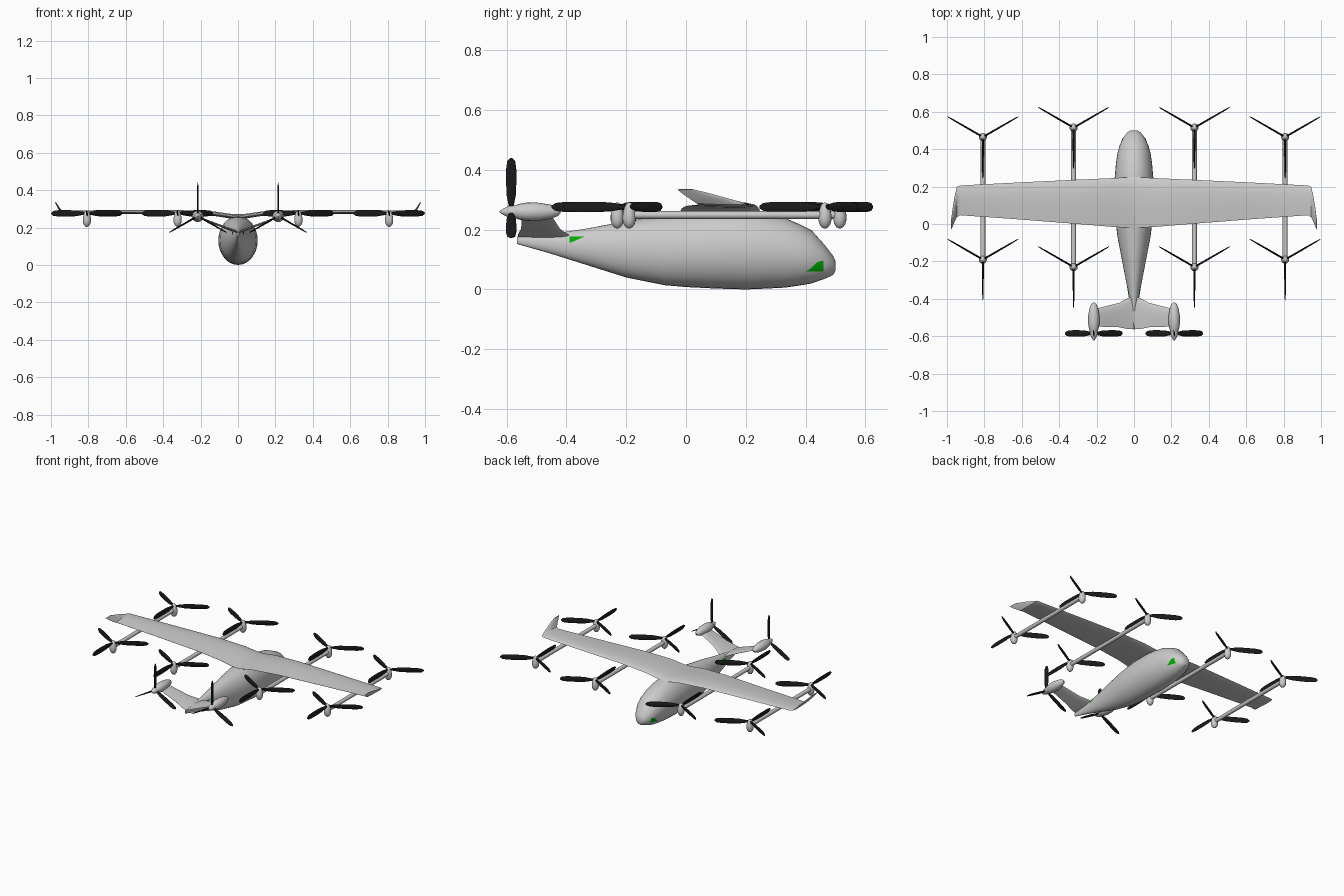
import bpy, bmesh, math
from mathutils import Vector, Matrix

if "Cube" in bpy.data.objects:
    bpy.data.objects.remove(bpy.data.objects["Cube"])

BLACK = bpy.data.materials.new("black")
BLACK.diffuse_color = (0.01, 0.01, 0.01, 1)
BLACK.use_nodes = True
BLACK.node_tree.nodes["Principled BSDF"].inputs["Base Color"].default_value = BLACK.diffuse_color
GREEN = bpy.data.materials.new("green")
GREEN.diffuse_color = (0.0, 0.4, 0.0, 1)
GREEN.use_nodes = True
GREEN.node_tree.nodes["Principled BSDF"].inputs["Base Color"].default_value = GREEN.diffuse_color


def finish(name, bm, mat=None, angle=35):
    bmesh.ops.recalc_face_normals(bm, faces=bm.faces)
    me = bpy.data.meshes.new(name)
    bm.to_mesh(me)
    bm.free()
    me.shade_smooth()
    me.set_sharp_from_angle(angle=math.radians(angle))
    if mat:
        me.materials.append(mat)
    ob = bpy.data.objects.new(name, me)
    bpy.context.collection.objects.link(ob)
    return ob


def loft(bm, rings):
    """Skin a list of equal-length point rings and cap both ends."""
    vs = [[bm.verts.new(p) for p in r] for r in rings]
    n = len(vs[0])
    for a, b in zip(vs, vs[1:]):
        for i in range(n):
            j = (i + 1) % n
            bm.faces.new((a[i], a[j], b[j], b[i]))
    bm.faces.new(vs[0])
    bm.faces.new(vs[-1])


def revolve(name, profile, origin, axis, n=16):
    """Round body: profile of (distance along axis, radius)."""
    rot = Vector((0, 0, 1)).rotation_difference(Vector(axis)).to_matrix()
    bm = bmesh.new()
    loft(bm, [[Vector(origin) + rot @ Vector((r * math.cos(k * math.tau / n),
               r * math.sin(k * math.tau / n), d)) for k in range(n)] for d, r in profile])
    return finish(name, bm)


def foil(x, le, te, z, thick, roll=0.0):
    """Aerofoil ring across y at span x; roll tips the thickness direction inboard."""
    shape = [(0, 0), (.04, .4), (.15, .8), (.35, 1), (.65, .7), (1, .04),
             (1, -.04), (.65, -.4), (.35, -.6), (.15, -.55), (.04, -.3)]
    up = Vector((-math.sin(roll), 0, math.cos(roll)))
    return [Vector((x, le + (te - le) * c, z)) + up * (t * thick) for c, t in shape]


def flip(ring):
    return [Vector((-p.x, p.y, p.z)) for p in ring]


# fuselage stations: y, half width, bottom z, top z
BODY = [(.50, .018, .062, .095), (.492, .033, .048, .113), (.465, .056, .036, .148),
        (.42, .077, .02, .198), (.38, .088, .013, .218), (.33, .096, .006, .24),
        (.25, .103, .002, .256), (.20, .105, 0, .262), (.10, .104, .003, .262),
        (0, .097, .008, .255), (-.07, .088, .014, .247), (-.20, .063, .04, .229),
        (-.33, .038, .081, .204), (-.45, .018, .119, .186), (-.565, .005, .152, .177)]


def body_at(y):
    for a, b in zip(BODY, BODY[1:]):
        if b[0] <= y <= a[0]:
            t = (a[0] - y) / (a[0] - b[0])
            return [p + (q - p) * t for p, q in zip(a, b)]


bm = bmesh.new()
N = 32
loft(bm, [[(w * math.cos(k * math.tau / N), y, (lo + hi) / 2 + (hi - lo) / 2 * math.sin(k * math.tau / N))
           for k in range(N)] for y, w, lo, hi in BODY])
finish("fuselage", bm)


# green windows and tail markings, laid just above the fuselage skin
def patch(name, s, rows):
    """rows of (z, y_start, y_end) draped on the fuselage side s."""
    bm = bmesh.new()
    grid = []
    for z, y0, y1 in rows:
        line = []
        for i in range(7):
            y = y0 + (y1 - y0) * i / 6
            _, w, lo, hi = body_at(y)
            f = (z - (lo + hi) / 2) / ((hi - lo) / 2)
            x = w * math.sqrt(max(0, 1 - f * f)) + .0015
            line.append(bm.verts.new((s * x, y, z)))
        grid.append(line)
    for a, b in zip(grid, grid[1:]):
        for i in range(6):
            bm.faces.new((a[i], a[i + 1], b[i + 1], b[i]))
    finish(name, bm, GREEN)


for s, side in ((1, "right"), (-1, "left")):
    patch("nose_window_" + side, s, [(.06, .40, .46), (.068, .415, .46), (.08, .427, .46),
                                     (.09, .438, .46), (.095, .45, .46)])
    patch("tail_marking_" + side, s, [(.157, -.39, -.385), (.166, -.39, -.365), (.177, -.39, -.34)])

# wing with upswept tips, lofted tip to tip
half = [foil(.03, .25, -.02, .256, .016), foil(.12, .245, -.015, .270, .015),
        foil(.30, .237, 0, .279, .014), foil(.62, .222, .025, .281, .012),
        foil(.93, .206, .047, .283, .009), foil(.948, .198, .036, .288, .008, .5),
        foil(.958, .15, .015, .302, .006, 1.0), foil(.968, .09, -.01, .319, .005, 1.15),
        foil(.977, .025, -.03, .335, .003, 1.2)]
bm = bmesh.new()
loft(bm, [flip(r) for r in reversed(half)] + half)
finish("wing", bm)

# fairing where the wing crosses the fuselage
revolve("wing_fairing", [(0, .004), (.02, .02), (.06, .03), (.15, .03), (.24, .022), (.32, .004)],
        (0, .255, .24), (0, -1, 0))


# three-bladed rotor: blades stand edge-on, chord running mostly along the axis
def rotor(name, centre, radius, to_world):
    bm = bmesh.new()
    secs = [(.0, .006, .005), (.12, .009, .005), (.3, .0155, .005), (.55, .0175, .004),
            (.8, .017, .003), (.94, .0135, .002), (1, .004, .001)]
    n = 8
    for k in range(3):
        turn = Matrix.Rotation(math.pi / 6 + k * math.tau / 3, 3, 'Z')
        rings = []
        for r, c, t in secs:
            pitch = Matrix.Rotation(math.radians(8), 3, 'X')
            rings.append([Vector(centre) + to_world @ turn @ pitch @ Vector(
                (r * radius, t * math.cos(i * math.tau / n), c * math.sin(i * math.tau / n)))
                for i in range(n)])
        loft(bm, rings)
    finish(name, bm, BLACK)


LIFT = Matrix.Identity(3)
PUSH = Matrix.Rotation(math.pi / 2, 3, 'X') @ Matrix.Rotation(math.pi / 3, 3, 'Z')

for s, side in ((1, "right"), (-1, "left")):
    # booms carrying a lift rotor at each end
    for place, x, front, rear in (("inner", .323, .515, -.23), ("outer", .808, .465, -.19)):
        tag = place + "_" + side
        revolve("boom_" + tag, [(0, .013), (front - rear - .01, .013)],
                (s * x, rear + .005, .249), (0, 1, 0), 12)
        for end, y in (("front", front), ("rear", rear)):
            revolve(f"motor_{end}_{tag}", [(0, .003), (.004, .011), (.014, .018), (.028, .022),
                    (.045, .022), (.06, .019), (.072, .016), (.083, .01), (.087, .002)],
                    (s * x, y, .204), (0, 0, 1))
            rotor(f"rotor_{end}_{tag}", (s * x, y, .276), .2195, LIFT)

    # V-tail panel
    rings = [foil(0, -.385, -.562, .175, .008, .38), foil(.03, -.395, -.562, .184, .008, .38),
             foil(.08, -.422, -.552, .203, .007, .38), foil(.215, -.455, -.548, .255, .006, .38)]
    bm = bmesh.new()
    loft(bm, rings if s > 0 else [flip(r) for r in rings])
    finish("tail_panel_" + side, bm)

    # pusher pod, spinner and propeller
    revolve("pusher_pod_" + side, [(0, .004), (.008, .014), (.03, .023), (.07, .03), (.11, .031),
            (.14, .026), (.155, .02)], (s * .215, -.42, .26), (0, -1, 0))
    revolve("pusher_spinner_" + side, [(0, .021), (.02, .019), (.035, .012), (.05, .002)],
            (s * .215, -.574, .26), (0, -1, 0))
    rotor("pusher_propeller_" + side, (s * .215, -.585, .262), .178, PUSH)
